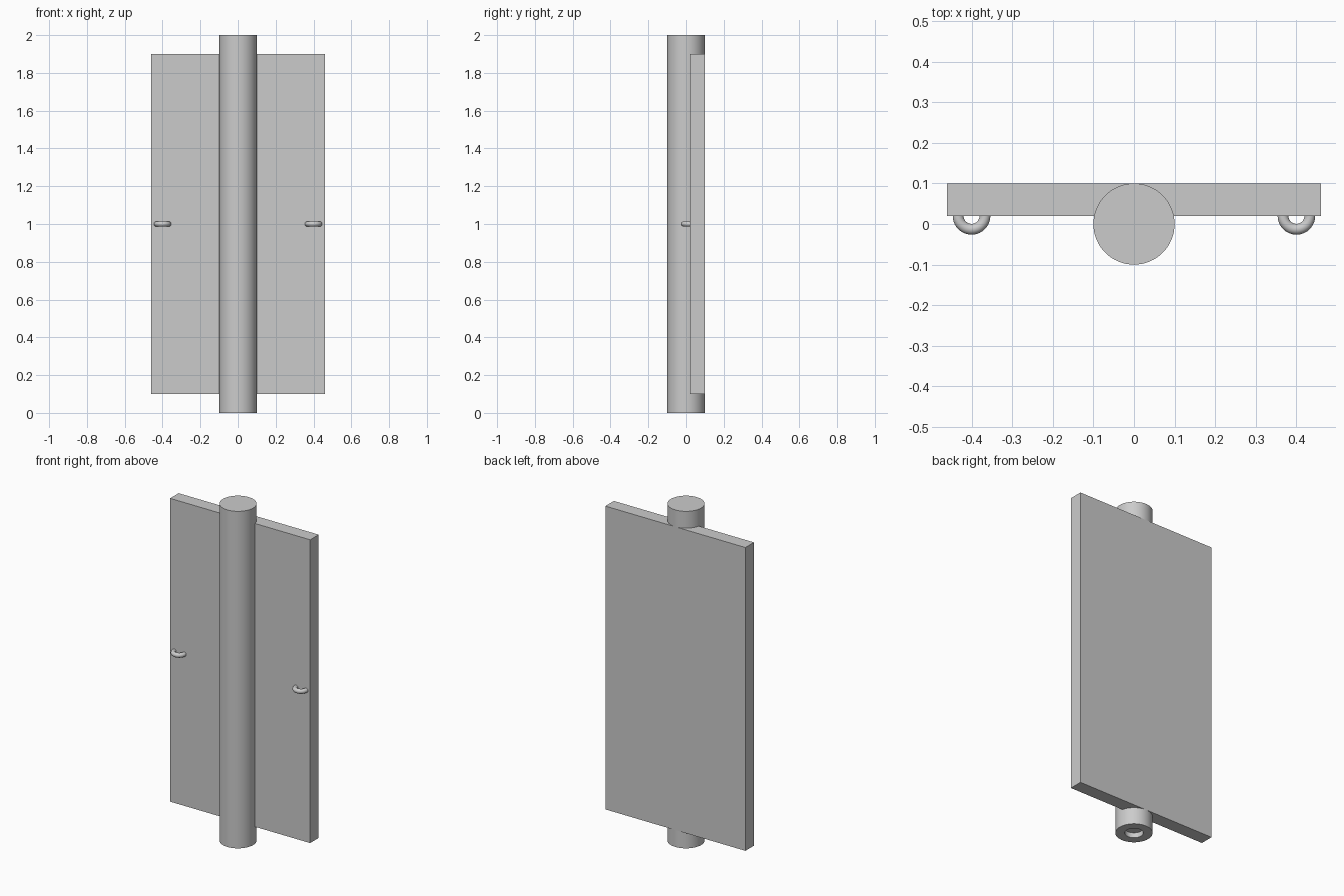
import bpy
import bmesh
from math import pi, radians
from mathutils import Matrix, Vector

cube = bpy.data.objects.get("Cube")
if cube:
    bpy.data.objects.remove(cube, do_unlink=True)

grey = bpy.data.materials.new("light grey")
grey.use_nodes = True
COLOUR = (0.6, 0.6, 0.6, 1)
grey.diffuse_color = COLOUR
grey.node_tree.nodes["Principled BSDF"].inputs["Base Color"].default_value = COLOUR


def finish(bm, name, smooth=False):
    bmesh.ops.recalc_face_normals(bm, faces=bm.faces)
    mesh = bpy.data.meshes.new(name)
    bm.to_mesh(mesh)
    bm.free()
    mesh.materials.append(grey)
    obj = bpy.data.objects.new(name, mesh)
    bpy.context.collection.objects.link(obj)
    if smooth:
        bpy.ops.object.select_all(action="DESELECT")
        obj.select_set(True)
        bpy.context.view_layer.objects.active = obj
        bpy.ops.object.shade_smooth_by_angle(angle=radians(35))
    return obj


def lathe(name, profile, centre, axis, steps):
    """Spin a profile of points a full turn about an axis."""
    bm = bmesh.new()
    verts = [bm.verts.new(p) for p in profile]
    edges = [bm.edges.new(pair) for pair in zip(verts, verts[1:])]
    bmesh.ops.spin(bm, geom=verts + edges, cent=centre, axis=axis,
                   angle=2 * pi, steps=steps)
    bmesh.ops.remove_doubles(bm, verts=bm.verts, dist=1e-5)
    return finish(bm, name, smooth=True)


# Upright post with a shallow socket in its foot
lathe("post",
      [(0, 0, 0.03), (0.05, 0, 0.03), (0.05, 0, 0), (0.1, 0, 0), (0.1, 0, 2), (0, 0, 2)],
      (0, 0, 0), (0, 0, 1), 64)

# Flat board behind the post
board = bmesh.new()
bmesh.ops.create_cube(board, size=1, matrix=Matrix.Translation((0, 0.06, 1))
                      @ Matrix.Diagonal((0.92, 0.08, 1.8, 1)))
finish(board, "board")

# Half-ring handles, with their ends just inside the board
for name, x in (("left_handle", 0.4), ("right_handle", -0.4)):
    centre = Vector((x, 0.02, 1))
    bm = bmesh.new()
    section = bmesh.ops.create_circle(
        bm, segments=16, radius=0.0135,
        matrix=Matrix.Translation(centre + Vector((-0.0325, 0.005, 0)))
        @ Matrix.Rotation(pi / 2, 4, "X"))
    bmesh.ops.spin(bm, geom=section["verts"] + list(bm.edges), cent=centre,
                   axis=(0, 0, 1), angle=pi + 0.3, steps=24)
    finish(bm, name, smooth=True)
